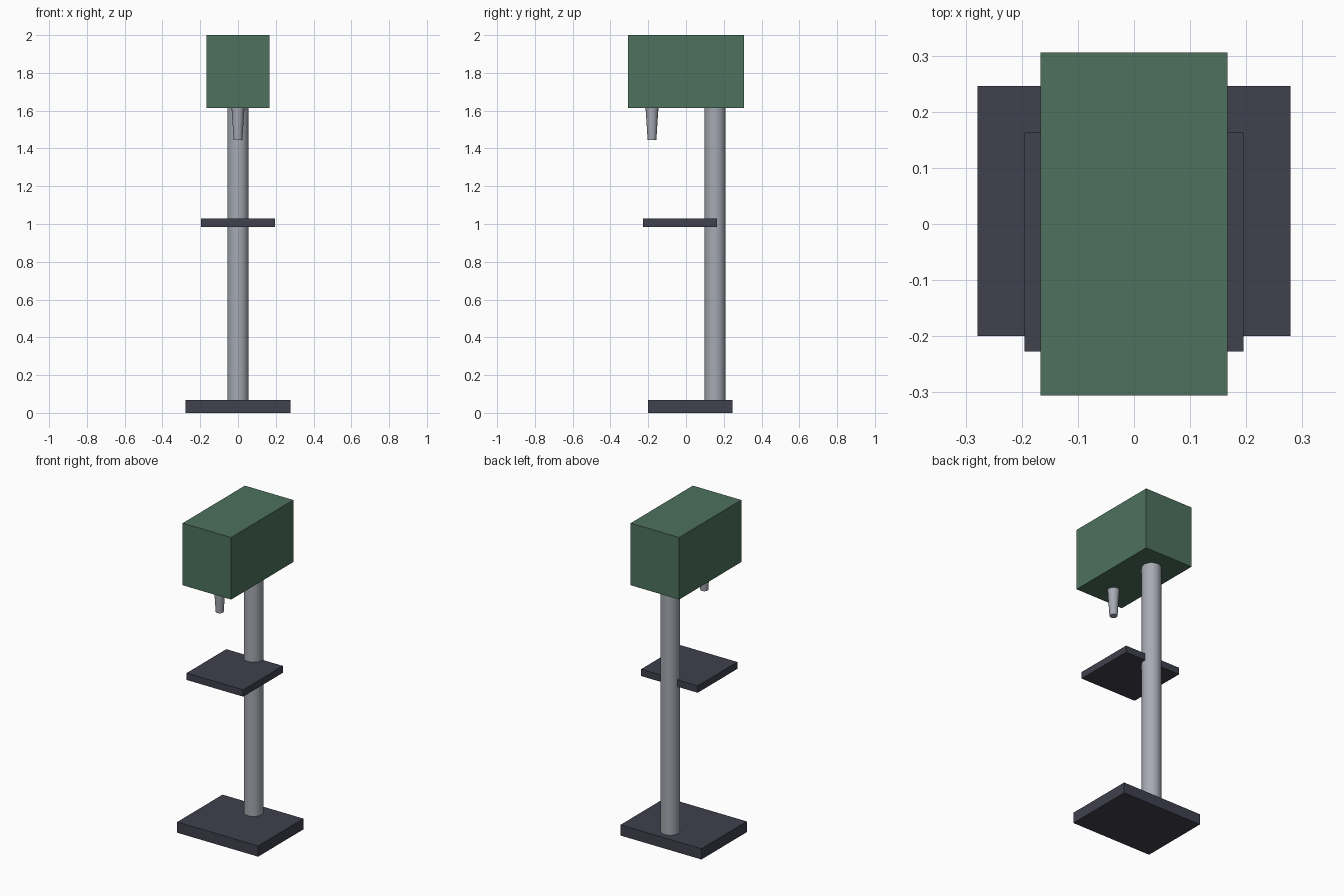
import bpy

default = bpy.data.objects.get("Cube")
if default:
    bpy.data.objects.remove(default, do_unlink=True)


def material(name, color, metallic=0.0):
    mat = bpy.data.materials.new(name)
    mat.use_nodes = True
    mat.diffuse_color = (*color, 1)
    shader = mat.node_tree.nodes["Principled BSDF"]
    shader.inputs["Base Color"].default_value = (*color, 1)
    shader.inputs["Metallic"].default_value = metallic
    return mat


def finish(name, mat):
    obj = bpy.context.object
    obj.name = obj.data.name = name
    obj.data.materials.append(mat)
    return obj


def box(name, size, y, bottom, mat):
    bpy.ops.mesh.primitive_cube_add(size=1, location=(0, y, bottom + size[2] / 2))
    bpy.context.object.scale = size
    bpy.ops.object.transform_apply(location=False, rotation=False, scale=True)
    return finish(name, mat)


def round_part(name, r_bottom, r_top, y, bottom, top, sides, mat):
    bpy.ops.mesh.primitive_cone_add(
        vertices=sides, radius1=r_bottom, radius2=r_top,
        depth=top - bottom, location=(0, y, (bottom + top) / 2))
    bpy.ops.object.shade_smooth_by_angle()
    return finish(name, mat)


dark_iron = material("dark_iron", (0.05, 0.052, 0.075))
green_paint = material("green_paint", (0.075, 0.165, 0.112))
steel = material("steel", (0.38, 0.4, 0.45))

# Foot and round column
box("base", (0.558, 0.446, 0.067), 0.023, 0, dark_iron)
round_part("column", 0.056, 0.056, 0.154, 0.067, 1.613, 24, steel)

# Work table, pierced by the column
box("table", (0.39, 0.39, 0.043), -0.032, 0.985, dark_iron)

# Head housing with the tapered spindle below its front
box("head", (0.334, 0.612, 0.387), 0, 1.613, green_paint)
round_part("spindle", 0.023, 0.034, -0.18, 1.445, 1.613, 16, steel)
